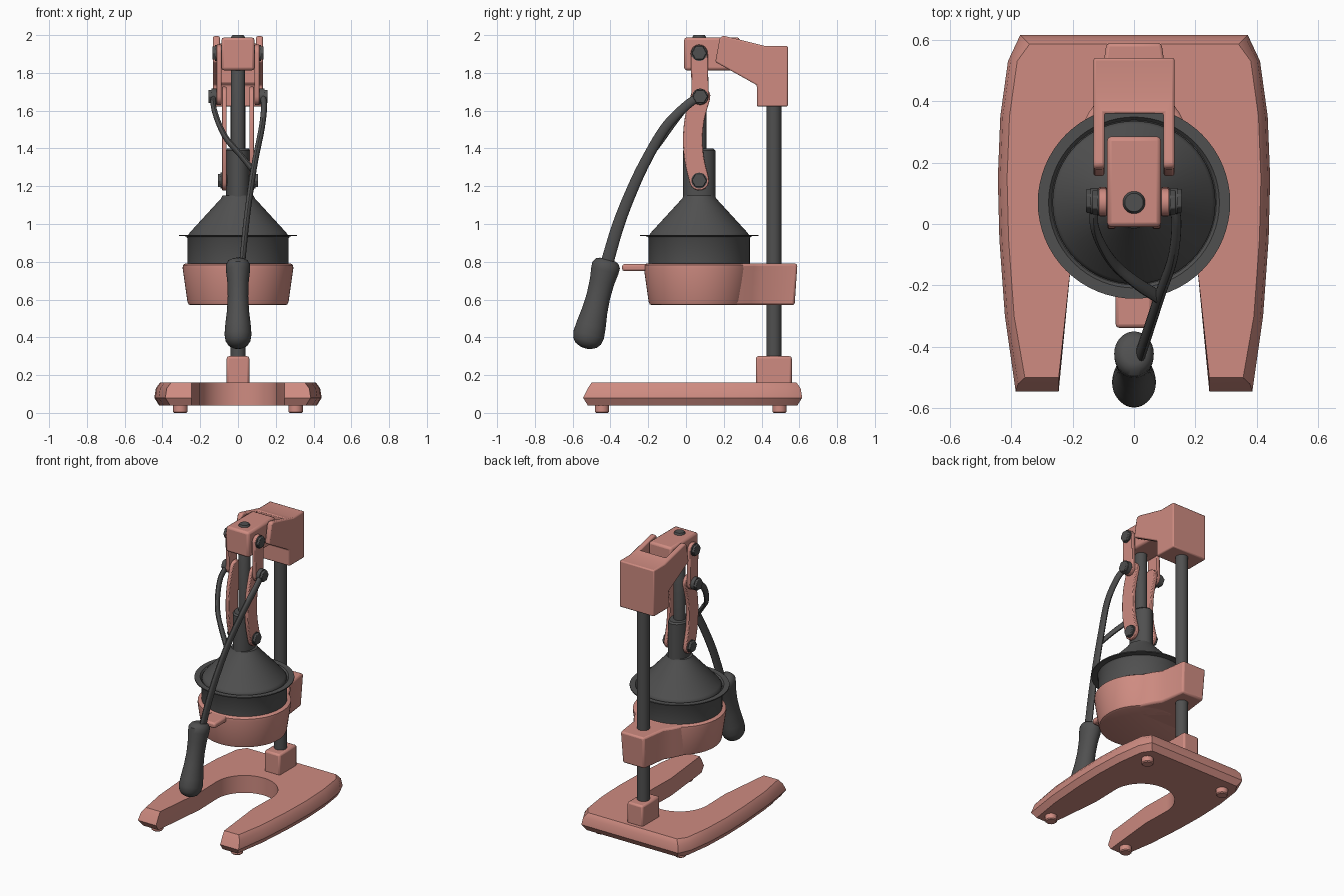
import bpy, bmesh
from math import sin, cos, pi, radians
from mathutils import Vector as V

cube = bpy.data.objects.get("Cube")
if cube:
    bpy.data.objects.remove(cube, do_unlink=True)


def material(name, rgb):
    m = bpy.data.materials.new(name)
    m.use_nodes = True
    m.diffuse_color = (*rgb, 1)
    m.node_tree.nodes["Principled BSDF"].inputs["Base Color"].default_value = (*rgb, 1)
    return m


PINK = material("salmon_enamel", (0.62, 0.26, 0.22))
DARK = material("dark_steel", (0.08, 0.08, 0.08))
CY = 0.07    # depth of the cup and ram axis
POST = 0.465  # depth of the rear post


def loft(name, rings, mat, bevel=0.0):
    """Skin matching rings, cap both ends, shade and optionally bevel."""
    bm = bmesh.new()
    loops = [[bm.verts.new(p) for p in ring] for ring in rings]
    n = len(loops[0])
    for a, b in zip(loops, loops[1:]):
        for i in range(n):
            j = (i + 1) % n
            bm.faces.new((a[i], a[j], b[j], b[i]))
    bm.faces.new(loops[0])
    bm.faces.new(loops[-1])
    bmesh.ops.recalc_face_normals(bm, faces=bm.faces)
    me = bpy.data.meshes.new(name)
    bm.to_mesh(me)
    bm.free()
    ob = bpy.data.objects.new(name, me)
    bpy.context.collection.objects.link(ob)
    me.materials.append(mat)
    bpy.ops.object.select_all(action='DESELECT')
    ob.select_set(True)
    bpy.context.view_layer.objects.active = ob
    bpy.ops.object.shade_smooth_by_angle(angle=radians(35))
    if bevel:
        mod = ob.modifiers.new("edge", 'BEVEL')
        mod.width, mod.segments, mod.limit_method = bevel, 2, 'ANGLE'
        mod.angle_limit = radians(40)
    return ob


def prism_x(name, pts, lo, hi, mat, bevel=0.0):
    return loft(name, [[V((x, y, z)) for y, z in pts] for x in (lo, hi)], mat, bevel)


def box(name, x, y0, y1, z0, z1, mat, bevel=0.0):
    return prism_x(name, [(y0, z0), (y1, z0), (y1, z1), (y0, z1)], -x, x, mat, bevel)


def circle(r, n, y=0.0, z=0.0):
    return [(y + r * cos(2 * pi * i / n), z + r * sin(2 * pi * i / n)) for i in range(n)]


def lathe(name, profile, x, y, mat, n=48, sx=1.0):
    rings = [[V((x + u * sx, y + v, z)) for u, v in circle(r, n)] for r, z in profile]
    return loft(name, rings, mat)


def spline(pts, steps=8):
    """Smooth path through the points."""
    pts = [V(p) for p in pts]
    ext = [2 * pts[0] - pts[1]] + pts + [2 * pts[-1] - pts[-2]]
    out = []
    for a, b, c, d in zip(ext, ext[1:], ext[2:], ext[3:]):
        for i in range(steps):
            t = i / steps
            out.append(0.5 * (2 * b + (c - a) * t + (2 * a - 5 * b + 4 * c - d) * t * t
                              + (3 * b - a - 3 * c + d) * t ** 3))
    return out + [pts[-1]]


def sweep(name, path, a, b0, b1, mat, n=16):
    """Oval rod: half width a sideways, b0 to b1 in depth."""
    rings = []
    for i, p in enumerate(path):
        t = (path[min(i + 1, len(path) - 1)] - path[max(i - 1, 0)]).normalized()
        nrm = t.cross(V((1, 0, 0))).normalized()
        side = t.cross(nrm)
        b = b0 + (b1 - b0) * i / (len(path) - 1)
        rings.append([p + side * u * a + nrm * v * b for u, v in circle(1, n)])
    return loft(name, rings, mat)


def strap(path, w):
    """Outline of a bar with round ends along a (y, z) path."""
    path = [V((p[0], p[1])) for p in path]
    left, right = [], []
    for i, p in enumerate(path):
        t = (path[min(i + 1, len(path) - 1)] - path[max(i - 1, 0)]).normalized()
        nrm = V((-t.y, t.x))
        left.append(p + nrm * w)
        right.append(p - nrm * w)

    def cap(p, start):
        r = start - p
        return [p + V((r.x * cos(k) + r.y * sin(k), r.y * cos(k) - r.x * sin(k)))
                for k in (pi * i / 8 for i in range(1, 8))]
    return left + cap(path[-1], left[-1]) + right[::-1] + cap(path[0], right[0])


# Horseshoe base with a chamfered rim
OUTER = [(0.385, -0.545), (0.42, -0.3), (0.438, -0.05), (0.443, 0.15),
         (0.435, 0.35), (0.41, 0.53), (0.37, 0.615)]


def base_ring(z, inset, front):
    half = [(x - inset, min(max(y, front - 0.545), 0.615 - inset)) for x, y in OUTER]
    arc = [(0.21 * cos(k), CY + 0.21 * sin(k)) for k in (pi * i / 24 for i in range(25))]
    inner = [(0.245, front - 0.545), (0.205, -0.13)] + arc + [(-0.205, -0.13), (-0.245, front - 0.545)]
    pts = half + [(-x, y) for x, y in half[::-1]] + inner[::-1]
    return [V((x, y, z)) for x, y in pts]


loft("base", [base_ring(0.04, 0.025, 0.025), base_ring(0.08, 0, 0),
              base_ring(0.13, 0.008, 0.025), base_ring(0.16, 0.03, 0.045)], PINK)
for side, x in (("left", 0.305), ("right", -0.305)):
    for end, y in (("front", -0.445), ("rear", 0.495)):
        lathe(f"foot_{end}_{side}", [(0.032, 0), (0.038, 0.006), (0.038, 0.05)], x, y, PINK, 24)

# Rear post and its socket
box("post_socket", 0.06, 0.37, 0.56, 0.15, 0.30, PINK, 0.012)
lathe("post", [(0.04, 0.28), (0.04, 1.65)], 0, POST, DARK, 32)

# Bowl holder with its clamp and front tongue
lathe("bowl_holder", [(0.25, 0.57), (0.262, 0.575), (0.268, 0.59), (0.293, 0.765),
                      (0.292, 0.782), (0.28, 0.79)], 0, CY, PINK, 64)
CLAMP = [(0.23, 0.2), (0.15, 0.36), (0.115, 0.41), (0.09, 0.59)]
loft("holder_clamp",
     [[V((x * s, y - d, z)) for x, y in CLAMP + [(-x, y) for x, y in CLAMP[::-1]]]
      for z, s, d in ((0.57, 0.92, 0.015), (0.79, 1, 0))], PINK, 0.012)
box("front_tongue", 0.06, -0.338, -0.15, 0.75, 0.788, PINK, 0.012)

# Juice cup, funnel and ram
lathe("cup", [(0.268, 0.77), (0.268, 0.925), (0.275, 0.935), (0.313, 0.936), (0.313, 0.943),
              (0.278, 0.943), (0.268, 0.93), (0.26, 0.93)], 0, CY, DARK, 64)
lathe("press_cone", [(0.265, 0.92), (0.265, 0.94), (0.255, 0.955), (0.09, 1.135),
                     (0.082, 1.15)], 0, CY, DARK, 64)
lathe("ram_sleeve", [(0.085, 1.13), (0.085, 1.39), (0.075, 1.4)], 0, CY, DARK, 40, 0.75)
lathe("ram_shaft", [(0.038, 1.38), (0.038, 1.985), (0.03, 2.0)], 0, CY, DARK, 32)
box("ram_guide", 0.088, -0.01, 0.285, 1.813, 1.988, PINK, 0.015)

# Forked head on the post
head = prism_x("fork_head", [(0.155, 1.858), (0.178, 1.98), (0.19, 1.995), (0.21, 1.994),
                             (0.42, 1.942), (0.54, 1.942), (0.54, 1.622), (0.375, 1.622),
                             (0.375, 1.735)], -0.132, 0.132, PINK)
slot = box("slot_cutter", 0.096, 0.0, 0.36, 1.5, 2.1, PINK)
slot.hide_render = True
cut = head.modifiers.new("slot", 'BOOLEAN')
cut.operation, cut.object, cut.solver = 'DIFFERENCE', slot, 'EXACT'
bpy.context.view_layer.objects.active = head
bpy.ops.object.modifier_apply(modifier="slot")
bpy.data.objects.remove(slot, do_unlink=True)
edge = head.modifiers.new("edge", 'BEVEL')
edge.width, edge.segments, edge.limit_method, edge.angle_limit = 0.008, 2, 'ANGLE', radians(40)

# Linkage bars and hex bolts, mirrored left and right
UPPER = strap([(CY, 1.905), (0.075, 1.675)], 0.045)
LOWER = strap(spline([(0.077, 1.675, 0), (0.046, 1.56, 0), (0.036, 1.45, 0),
                      (0.044, 1.34, 0), (CY, 1.23, 0)], 4), 0.052)
for side, s in (("left", 1), ("right", -1)):
    prism_x(f"upper_link_{side}", UPPER, s * 0.088, s * 0.115, PINK, 0.005)
    prism_x(f"lower_link_{side}", LOWER, s * 0.06, s * 0.086, PINK, 0.005)
    for part, y, z, x in (("top", CY, 1.905, 0.115), ("middle", 0.075, 1.675, 0.135),
                          ("bottom", CY, 1.23, 0.086)):
        prism_x(f"{part}_washer_{side}", circle(0.042, 24, y, z), s * (x - 0.03), s * (x + 0.006), DARK)
        prism_x(f"{part}_bolt_{side}", circle(0.04, 6, y, z), s * x, s * (x + 0.021), DARK, 0.004)
prism_x("top_pin", circle(0.02, 20, CY, 1.905), -0.11, 0.11, DARK)
prism_x("bottom_pin", circle(0.02, 20, CY, 1.23), -0.08, 0.08, DARK)

# Forked lever: a main rod and a branch joining it
sweep("lever_rod", spline([(0.128, 0.08, 1.68), (0.138, 0.0, 1.625), (0.126, -0.11, 1.51),
                           (0.09, -0.215, 1.33), (0.065, -0.29, 1.17), (0.042, -0.36, 0.99),
                           (0.02, -0.425, 0.77)]), 0.016, 0.022, 0.034, DARK)
sweep("lever_branch", spline([(-0.128, 0.08, 1.68), (-0.13, 0.0, 1.625), (-0.105, -0.07, 1.54),
                              (-0.06, -0.135, 1.45), (0.005, -0.19, 1.375),
                              (0.075, -0.235, 1.29)]), 0.014, 0.022, 0.024, DARK)

# Grip with a flared collar and a rounded end
top, end = V((0, -0.415, 0.812)), V((0, -0.533, 0.342))
axis = (end - top).normalized()
across = axis.cross(V((1, 0, 0)))
GRIP = [(0, 0.04), (0.008, 0.06), (0.03, 0.075), (0.06, 0.074), (0.12, 0.066), (0.2, 0.063),
        (0.28, 0.068), (0.36, 0.079), (0.41, 0.083), (0.445, 0.076), (0.468, 0.058),
        (0.481, 0.03), (0.485, 0.008)]
loft("lever_grip", [[top + axis * d + V((u * r * 0.86, 0, 0)) + across * v * r
                     for u, v in circle(1, 32)] for d, r in GRIP], DARK)
